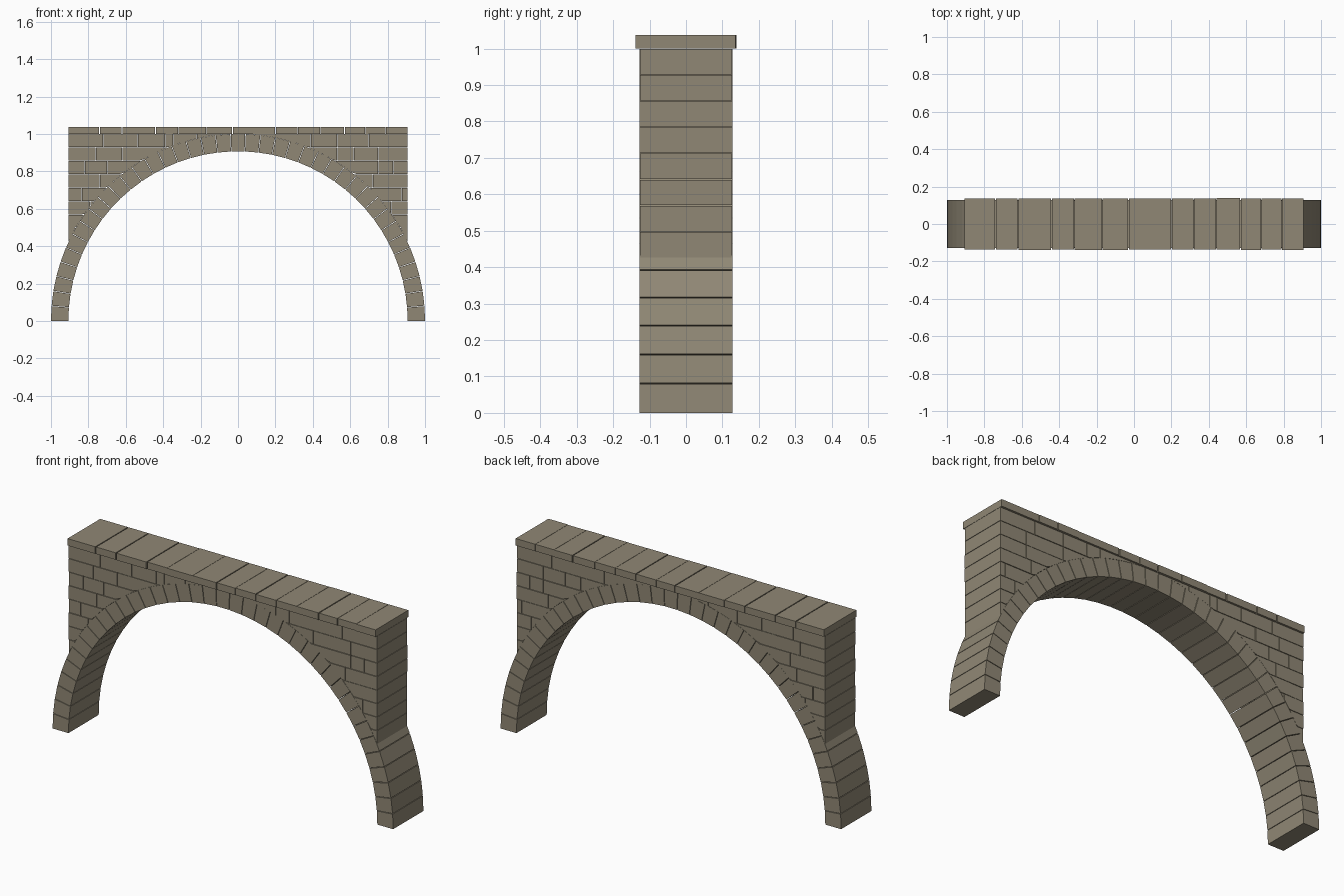
import bpy, bmesh, math, random

random.seed(4)
if "Cube" in bpy.data.objects:
    bpy.data.objects.remove(bpy.data.objects["Cube"], do_unlink=True)

INNER, OUTER = 0.907, 1.0      # arch ring radii
WALL_X, WALL_Y = 0.905, 0.127  # wall half length and half depth
WALL_TOP, TOP = 1.0, 1.037
RING_STONES, COURSES = 39, 8
SPRING = math.sqrt(OUTER ** 2 - WALL_X ** 2)

stone = bpy.data.materials.new("grey brown stone")
stone.use_nodes = True
colour = (0.28, 0.245, 0.178, 1)
stone.diffuse_color = colour
stone.node_tree.nodes["Principled BSDF"].inputs["Base Color"].default_value = colour


def prism(bm, outline, y0, y1):
    """Extrude an xz outline between two depths."""
    pts = []
    for p in outline:
        if not pts or math.dist(p, pts[-1]) > 0.0005:
            pts.append(p)
    if math.dist(pts[0], pts[-1]) < 0.0005:
        pts.pop()
    if len(pts) < 3:
        return
    front = [bm.verts.new((x, y0, z)) for x, z in pts]
    back = [bm.verts.new((x, y1, z)) for x, z in pts]
    bm.faces.new(front)
    bm.faces.new(back[::-1])
    for i in range(len(pts)):
        j = (i + 1) % len(pts)
        bm.faces.new((front[j], front[i], back[i], back[j]))


def finish(bm, name):
    bmesh.ops.recalc_face_normals(bm, faces=bm.faces[:])
    mesh = bpy.data.meshes.new(name)
    bm.to_mesh(mesh)
    bm.free()
    mesh.materials.append(stone)
    bpy.context.collection.objects.link(bpy.data.objects.new(name, mesh))


def polar(r, a):
    return r * math.cos(a), r * math.sin(a)


# Arch ring of wedge stones with narrow open joints
bm = bmesh.new()
step = math.pi / RING_STONES
for i in range(RING_STONES):
    a = i * step + (0.0015 if i else 0)
    b = (i + 1) * step - (0.0015 if i < RING_STONES - 1 else 0)
    prism(bm, [polar(INNER, a), polar(OUTER, a), polar(OUTER, b), polar(INNER, b)],
          -WALL_Y, WALL_Y)
finish(bm, "arch_ring")

# Joint distances from the centre, course by course from the bottom
JOINTS = {
    "left": [[], [], [0.82], [0.875], [0.72], [0.75, 0.83], [0.53, 0.62, 0.75], [0.31, 0.39, 0.53, 0.7]],
    "right": [[], [], [0.79], [0.835], [0.74], [0.7, 0.82], [0.62, 0.76], [0.22, 0.345, 0.39, 0.535, 0.72]],
}


# Coursed wall stones, cut underneath to the curve of the ring
def wall(side, sign):
    bm = bmesh.new()
    height = (WALL_TOP - SPRING) / COURSES
    gap = 0.0012
    for c, joints in enumerate(JOINTS[side]):
        z0 = SPRING + c * height + gap
        z1 = SPRING + (c + 1) * height - gap
        start = math.sqrt(OUTER ** 2 - z1 ** 2)
        edges = [start] + [j for j in joints if j > start + 0.02] + [WALL_X]
        for k, (a, b) in enumerate(zip(edges, edges[1:])):
            a += gap if k else 0
            b -= gap if b < WALL_X else 0
            xs = [a + (b - a) * t / 8 for t in range(9)]
            low = [(x, max(z0, math.sqrt(OUTER ** 2 - x * x))) for x in xs]
            outline = low + [(b, z1), (a, z1)]
            y = WALL_Y + random.uniform(-0.001, 0.001)
            prism(bm, [(sign * x, z) for x, z in outline], -y, y)
    finish(bm, side + "_wall")


wall("left", 1)
wall("right", -1)

# Overhanging coping stones
bm = bmesh.new()
cuts = [-WALL_X, -0.74, -0.62, -0.44, -0.32, -0.17, -0.03, 0.08, 0.2, 0.32, 0.44, 0.57, 0.68, 0.79, WALL_X]
wide = {-0.74, -0.62, -0.44, -0.03, 0.2, 0.57}
for a, b in zip(cuts, cuts[1:]):
    a += 0.0025 if a in wide else 0.0008 if a > -WALL_X else 0
    b -= 0.0025 if b in wide else 0.0008 if b < WALL_X else 0
    prism(bm, [(a, WALL_TOP), (b, WALL_TOP), (b, TOP), (a, TOP)],
          -0.137 + random.uniform(-0.002, 0.002), 0.137 + random.uniform(-0.002, 0.002))
finish(bm, "coping")
